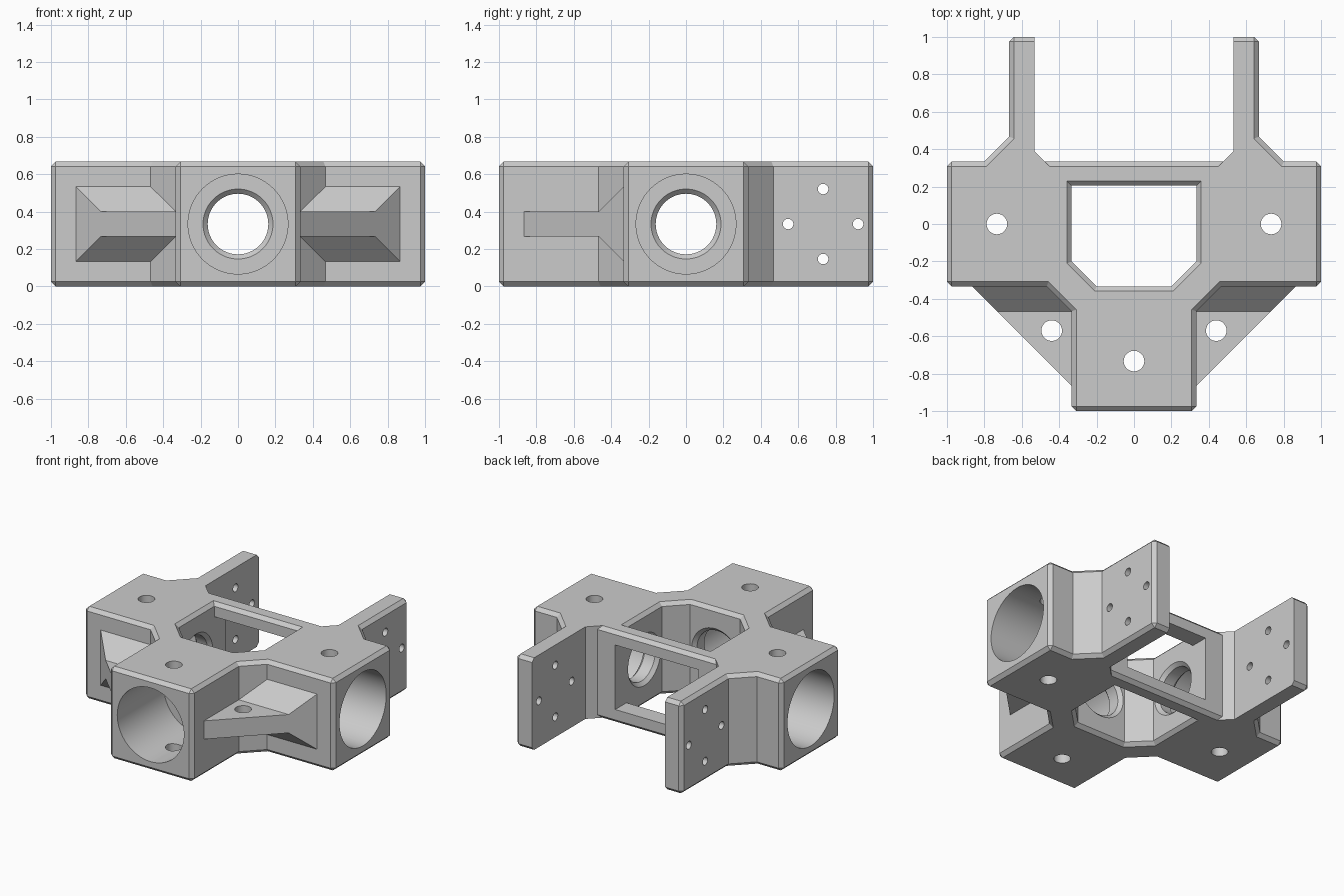
import bpy, bmesh, math
from mathutils import Matrix, Vector

if "Cube" in bpy.data.objects:
    bpy.data.objects.remove(bpy.data.objects["Cube"])

H = 2 / 3          # overall height
T = 1 / 3          # half width of an arm
C = 0.025          # chamfer size
MID = H / 2
UP = Vector((0, 0, 1))

grey = bpy.data.materials.new("grey")
grey.use_nodes = True
grey.diffuse_color = (0.6, 0.6, 0.6, 1)
grey.node_tree.nodes["Principled BSDF"].inputs["Base Color"].default_value = (0.6, 0.6, 0.6, 1)


def finish(bm, name):
    bmesh.ops.recalc_face_normals(bm, faces=bm.faces[:])
    mesh = bpy.data.meshes.new(name)
    bm.to_mesh(mesh)
    bm.free()
    mesh.materials.append(grey)
    ob = bpy.data.objects.new(name, mesh)
    bpy.context.collection.objects.link(ob)
    return ob


def slab(points, z0, z1):
    """Extrude a flat outline from z0 to z1."""
    bm = bmesh.new()
    face = bm.faces.new([bm.verts.new((x, y, z0)) for x, y in points])
    out = bmesh.ops.extrude_face_region(bm, geom=[face])["geom"]
    bmesh.ops.translate(bm, verts=[v for v in out if isinstance(v, bmesh.types.BMVert)],
                        vec=(0, 0, z1 - z0))
    bmesh.ops.recalc_face_normals(bm, faces=bm.faces[:])
    return bm


def mirror_x(bm):
    copy = bmesh.ops.duplicate(bm, geom=bm.verts[:] + bm.edges[:] + bm.faces[:])["geom"]
    verts = [v for v in copy if isinstance(v, bmesh.types.BMVert)]
    bmesh.ops.scale(bm, verts=verts, vec=(-1, 1, 1))
    bmesh.ops.remove_doubles(bm, verts=bm.verts[:], dist=1e-5)
    bmesh.ops.recalc_face_normals(bm, faces=bm.faces[:])


def chamfer(bm, rule):
    edges = [e for e in bm.edges if rule(e)]
    bmesh.ops.bevel(bm, geom=edges, offset=C, offset_type='OFFSET', segments=1,
                    profile=0.5, affect='EDGES')


def lathe(profile, origin, axis):
    """Turn (radius, distance) pairs around an axis through origin."""
    bm = bmesh.new()
    verts = [bm.verts.new((r, 0, d)) for r, d in profile]
    edges = [bm.edges.new(pair) for pair in zip(verts, verts[1:])]
    bmesh.ops.spin(bm, geom=verts + edges, cent=(0, 0, 0), axis=UP,
                   angle=math.tau, steps=64)
    bmesh.ops.remove_doubles(bm, verts=bm.verts[:], dist=1e-5)
    turn = UP.rotation_difference(Vector(axis)).to_matrix().to_4x4()
    bm.transform(Matrix.Translation(origin) @ turn)
    return finish(bm, "cutter")


def drill(r, length, origin, axis):
    return lathe([(0, 0), (r, 0), (r, length), (0, length)], origin, axis)


def combine(target, tool, operation):
    mod = target.modifiers.new("join", 'BOOLEAN')
    mod.operation, mod.object, mod.solver = operation, tool, 'EXACT'
    bpy.context.view_layer.update()
    graph = bpy.context.evaluated_depsgraph_get()
    mesh = bpy.data.meshes.new_from_object(target.evaluated_get(graph))
    target.modifiers.clear()
    target.data = mesh
    bpy.data.objects.remove(tool)


def ends(e):
    return e.verts[0].co, e.verts[1].co


def on_rim(e):
    a, b = ends(e)
    return abs(a.z - b.z) < 1e-5 and min(abs(a.z), abs(a.z - H)) < 1e-5


def upright_at(e, x, y):
    a, b = ends(e)
    return (a - b).xy.length < 1e-5 and abs(abs(a.x) - x) < 1e-3 and abs(a.y - y) < 1e-3


# Three-armed block with a central opening, drawn as one half and mirrored
half = [(0, -1), (T, -1), (T, -0.467), (0.467, -T), (1, -T), (1, T), (0, T),
        (0, 0.205), (T, 0.205), (T, -0.2), (0.2, -T), (0, -T)]
bm = slab(half, 0, H)
seam = [f for f in bm.faces if all(abs(v.co.x) < 1e-6 for v in f.verts)]
bmesh.ops.delete(bm, geom=seam, context='FACES_ONLY')
mirror_x(bm)


def block_edge(e):
    a, b = ends(e)
    if on_rim(e):
        return not (abs(a.x) < 1e-5 and abs(b.x) < 1e-5)
    return upright_at(e, T, -1) or upright_at(e, 1, -T) or upright_at(e, 1, T)


chamfer(bm, block_edge)
bracket = finish(bm, "bracket_body")

# Rear mounting plates, chamfered on the outside and at the tip
plate = [(0.884, 0.25), (0.667, 0.467), (0.667, 1), (0.533, 1), (0.533, 0.39), (0.393, 0.25)]


def plate_edge(e):
    a, b = ends(e)
    outer = min(a.x, b.x) > 0.66 or min(a.y, b.y) > 0.99
    return (on_rim(e) and outer) or upright_at(e, 0.667, 1)


for side in (1, -1):
    bm = slab(plate, 0, H)
    chamfer(bm, plate_edge)
    bmesh.ops.scale(bm, verts=bm.verts[:], vec=(side, 1, 1))
    combine(bracket, finish(bm, "plate"), 'UNION')

# Webs between the arms: a flared section trimmed to a triangle
section = [(-0.3, 0.133), (-T, 0.133), (-0.467, 0.267), (-0.95, 0.267),
           (-0.95, 0.4), (-0.467, 0.4), (-T, 0.533), (-0.3, 0.533)]
to_side = Matrix(((0, 0, 1, 0), (1, 0, 0, 0), (0, 1, 0, 0), (0, 0, 0, 1)))
for side in (1, -1):
    bm = slab(section, 0.3, 0.95)
    bm.transform(to_side)
    bmesh.ops.scale(bm, verts=bm.verts[:], vec=(side, 1, 1))
    web = finish(bm, "web")
    bm = slab([(0.29, -0.29), (0.91, -0.29), (0.29, -0.91)], 0, H)
    bmesh.ops.scale(bm, verts=bm.verts[:], vec=(side, 1, 1))
    combine(web, finish(bm, "trim"), 'INTERSECT')
    combine(bracket, web, 'UNION')

# Stepped tube sockets, chamfered at both ends of the narrow hole
socket = [(0, 0.31), (0.187 + T - 0.31, 0.31), (0.162, 0.358), (0.162, 0.442),
          (0.187, 0.467), (0.267, 0.467), (0.267, 1.1), (0, 1.1)]
for axis in ((1, 0, 0), (-1, 0, 0), (0, -1, 0)):
    combine(bracket, lathe(socket, Vector((0, 0, MID)), axis), 'DIFFERENCE')

# Upright screw holes through the arms and webs
for x, y in ((0.733, 0), (-0.733, 0), (0, -0.733), (0.44, -0.57), (-0.44, -0.57)):
    combine(bracket, drill(0.055, 1, Vector((x, y, -0.1)), UP), 'DIFFERENCE')

# Four small screw holes across both rear plates
for dy, dz in ((1, 0), (-1, 0), (0, 1), (0, -1)):
    start = Vector((-0.8, 0.733 + dy * 0.187, MID + dz * 0.187))
    combine(bracket, drill(0.028, 1.6, start, (1, 0, 0)), 'DIFFERENCE')

# Rectangular window in the rear wall
bm = slab([(-T, 0.15), (T, 0.15), (T, 0.4), (-T, 0.4)], 0.1, H - 0.1)
combine(bracket, finish(bm, "window"), 'DIFFERENCE')

# Smooth bores, crisp edges
bpy.ops.object.select_all(action='DESELECT')
bracket.select_set(True)
bpy.context.view_layer.objects.active = bracket
bpy.ops.object.shade_smooth_by_angle(angle=math.radians(25))
